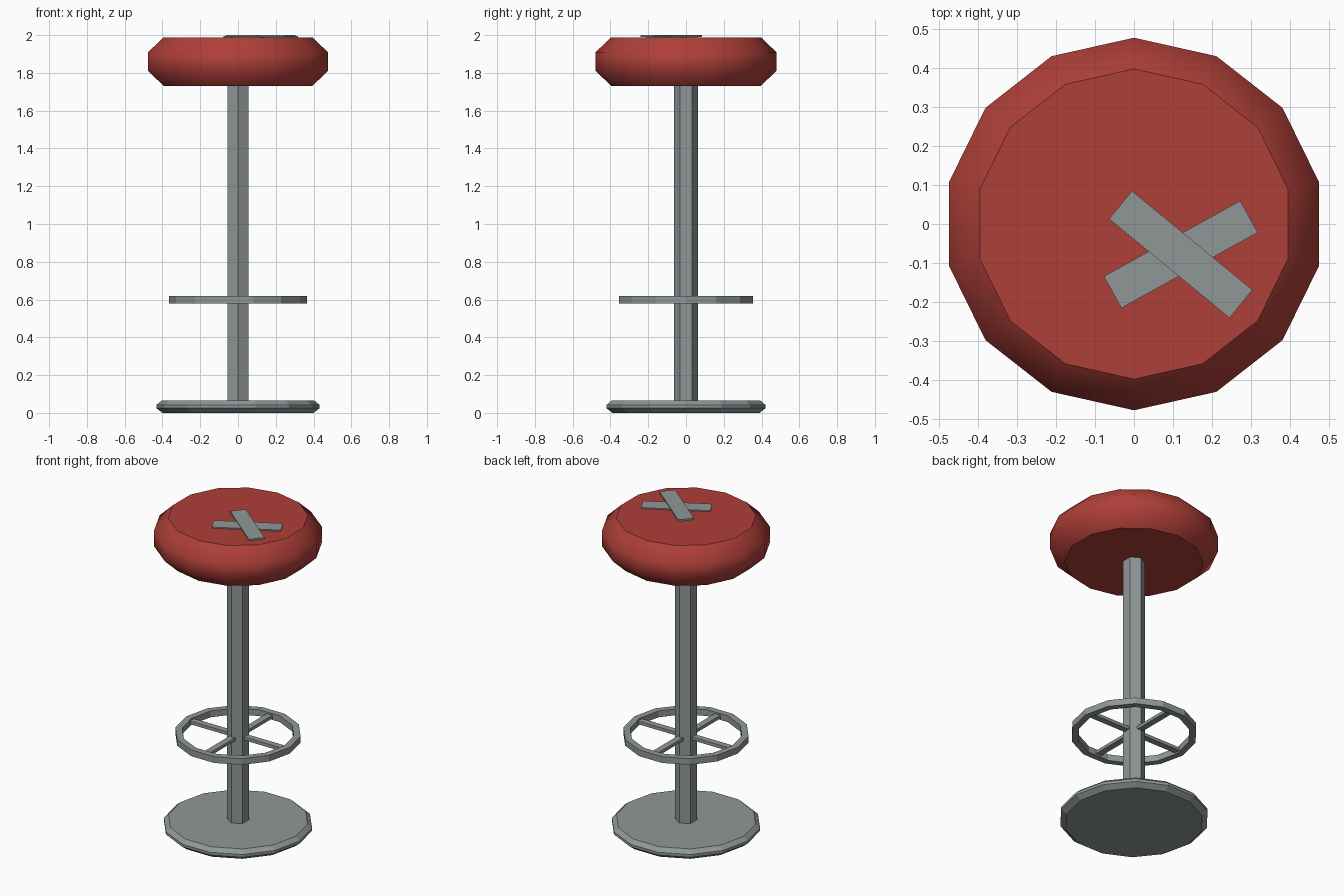
import bpy, math

cube = bpy.data.objects.get("Cube")
if cube:
    bpy.data.objects.remove(cube, do_unlink=True)


def material(name, colour):
    mat = bpy.data.materials.new(name)
    mat.use_nodes = True
    mat.diffuse_color = colour
    mat.node_tree.nodes["Principled BSDF"].inputs["Base Color"].default_value = colour
    return mat


RED = material("red vinyl", (0.43, 0.05, 0.04, 1))
STEEL = material("grey steel", (0.28, 0.31, 0.31, 1))


def lathe(name, profile, sides, mat, start=0.0, closed=False, smooth=False, scale_x=1.0):
    """Spin (radius, z) points into a faceted solid, capped or closed into a ring."""
    verts, faces, n = [], [], len(profile)
    for r, z in profile:
        for i in range(sides):
            a = start + math.tau * i / sides
            verts.append((r * math.cos(a) * scale_x, r * math.sin(a), z))
    for k in range(n if closed else n - 1):
        for i in range(sides):
            j, m = (i + 1) % sides, (k + 1) % n
            faces.append((k * sides + i, k * sides + j, m * sides + j, m * sides + i))
    if not closed:
        faces.append(tuple(reversed(range(sides))))
        faces.append(tuple(range((n - 1) * sides, n * sides)))
    mesh = bpy.data.meshes.new(name)
    mesh.from_pydata(verts, [], faces)
    mesh.materials.append(mat)
    for p in mesh.polygons:
        p.use_smooth = smooth and len(p.vertices) == 4
    obj = bpy.data.objects.new(name, mesh)
    bpy.context.collection.objects.link(obj)
    return obj


def box(name, centre, size, angle, mat):
    bpy.ops.mesh.primitive_cube_add(size=1, location=centre, rotation=(0, 0, angle))
    obj = bpy.context.object
    obj.name, obj.scale = name, size
    obj.data.materials.append(mat)
    return obj


# Bevelled floor plate and hexagonal post
lathe("base", [(0.40, 0), (0.432, 0.025), (0.432, 0.042), (0.405, 0.065)], 14, STEEL)
lathe("post", [(0.064, 0.06), (0.064, 1.76)], 6, STEEL, start=math.pi / 2)

# Foot ring with four spokes
lathe("foot_ring", [(0.325, 0.58), (0.365, 0.58), (0.365, 0.62), (0.325, 0.62)],
      14, STEEL, closed=True)
for i in range(4):
    a = i * math.pi / 2
    box(f"spoke_{i + 1}", (0.19 * math.cos(a), 0.19 * math.sin(a), 0.6),
        (0.29, 0.04, 0.02), a, STEEL)

# Padded round seat
lathe("seat", [(0.395, 1.73), (0.478, 1.81), (0.478, 1.91), (0.398, 1.987)],
      14, RED, start=math.pi / 2, smooth=True, scale_x=1.02)

# Crossed repair strips on the seat
for name, angle, z in (("lower_strip", 29, 1.989), ("upper_strip", -39.4, 1.995)):
    box(name, (0.12, -0.078, z), (0.40, 0.093, 0.01), math.radians(angle), STEEL)
